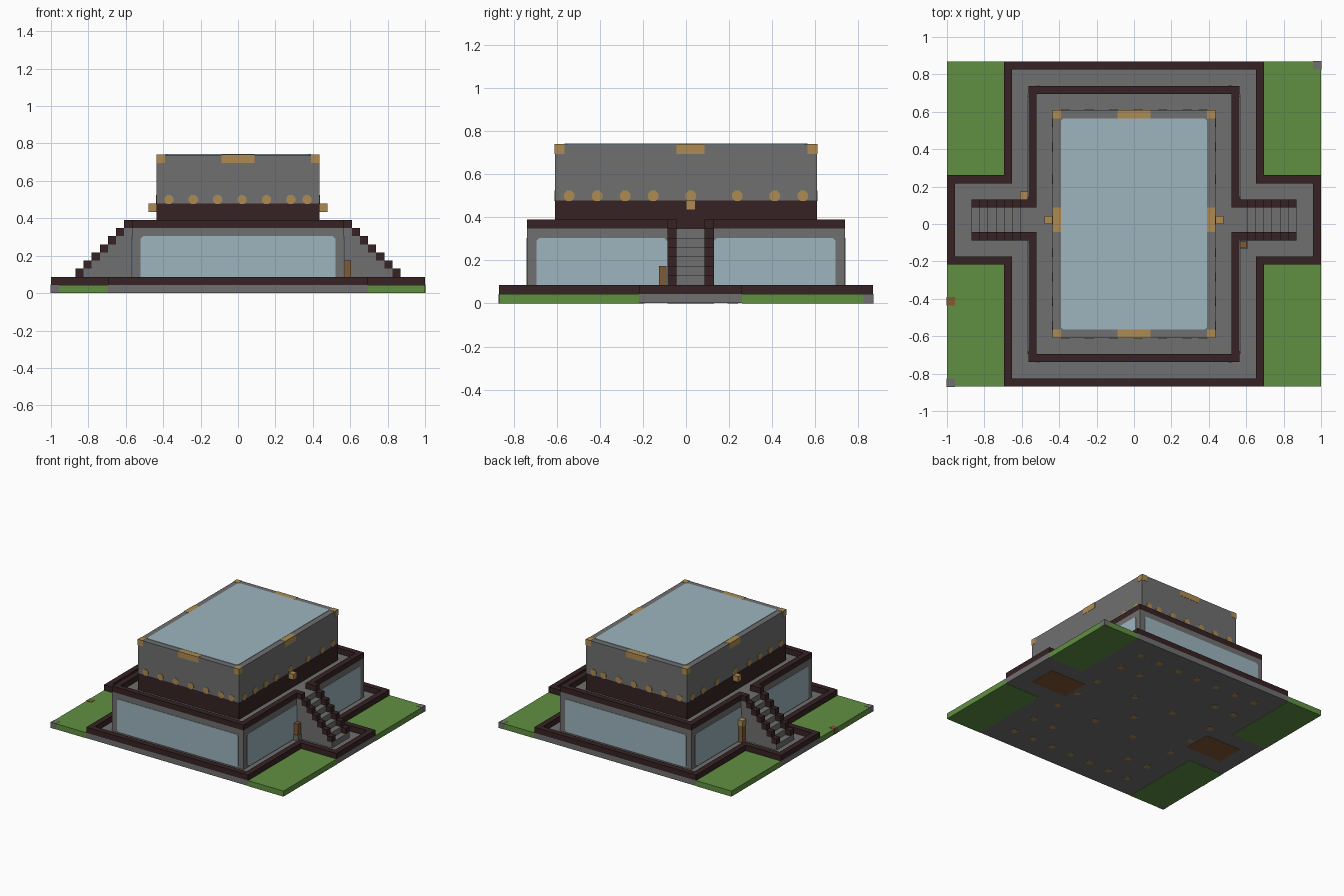
import bpy, bmesh, math

if "Cube" in bpy.data.objects:
    bpy.data.objects.remove(bpy.data.objects["Cube"])

U = 1 / 23      # one block
T = 0.08        # thickness of painted plates, in blocks


def material(name, r, g, b):
    m = bpy.data.materials.new(name)
    m.use_nodes = True
    m.diffuse_color = (r, g, b, 1)
    m.node_tree.nodes["Principled BSDF"].inputs["Base Color"].default_value = (r, g, b, 1)
    return m


STONE = material("grey stone", 0.16, 0.16, 0.16)
DARK = material("dark trim", 0.037, 0.016, 0.017)
GRASS = material("grass green", 0.12, 0.28, 0.054)
GLASS = material("pale blue glass", 0.34, 0.46, 0.52)
GOLD = material("lamp gold", 0.42, 0.26, 0.085)
WOOD = material("brown wood", 0.22, 0.10, 0.035)


def prism(outline, axis, low, high):
    """Outline extruded along an axis."""
    return outline, axis, low, high


def rect(a0, a1, b0, b1, cut=0):
    if not cut:
        return [(a0, b0), (a1, b0), (a1, b1), (a0, b1)]
    return [(a0 + cut, b0), (a1 - cut, b0), (a1, b0 + cut), (a1, b1 - cut),
            (a1 - cut, b1), (a0 + cut, b1), (a0, b1 - cut), (a0, b0 + cut)]


def dot(a, b, r=0.56):
    return rect(a - r, a + r, b - r, b + r, r * 0.58)


def box(x0, x1, y0, y1, z0, z1):
    return prism(rect(x0, x1, y0, y1), "z", z0, z1)


def both(shapes):
    """Shapes plus their copies mirrored across x."""
    out = list(shapes)
    for outline, axis, low, high in shapes:
        if axis == "x":
            out.append((outline, axis, -high, -low))
        else:
            out.append(([(-a, b) for a, b in outline], axis, low, high))
    return out


def build(name, mat, shapes):
    place = {"x": lambda a, b, c: (c, a, b),
             "y": lambda a, b, c: (a, c, b),
             "z": lambda a, b, c: (a, b, c)}
    bm = bmesh.new()
    for outline, axis, low, high in shapes:
        rings = []
        for c in (low, high):
            rings.append([bm.verts.new([U * v for v in place[axis](a, b, c)])
                          for a, b in outline])
            bm.faces.new(rings[-1])
        n = len(outline)
        for i in range(n):
            j = (i + 1) % n
            bm.faces.new((rings[0][i], rings[0][j], rings[1][j], rings[1][i]))
    bmesh.ops.recalc_face_normals(bm, faces=bm.faces)
    mesh = bpy.data.meshes.new(name)
    bm.to_mesh(mesh)
    bm.free()
    mesh.materials.append(mat)
    ob = bpy.data.objects.new(name, mesh)
    bpy.context.collection.objects.link(ob)
    return ob


# Cross-shaped stone floor and grass corners
build("stone_floor", STONE, [box(-16, 16, -20, 20, T / 2, 1)]
      + both([box(16, 23, -5, 6, T / 2, 1)]))
build("grass_corners", GRASS, both([box(16, 23, -20, -5, 0, 1), box(16, 23, 6, 20, 0, 1)]))
build("corner_stones", STONE, [box(-23 - T / 2, -22, -20 - T / 2, -19, 0, 1 + T / 2),
                               box(22, 23 + T / 2, 19, 20 + T / 2, 0, 1 + T / 2)])
build("wood_block", WOOD, [box(-23 - T / 2, -22, -10, -9, 0, 1 + T / 2)])

# Low dark border following the floor
build("floor_border", DARK, [box(-16, 16, -20, -19, 1, 2), box(-16, 16, 19, 20, 1, 2)] + both([
    box(15, 16, -19, -4, 1, 2), box(15, 16, 5, 19, 1, 2),
    box(16, 23, -5, -4, 1, 2), box(16, 23, 5, 6, 1, 2), box(22, 23, -4, 5, 1, 2)]))

# Lower storey with terrace rim, open where the stairs arrive
build("lower_storey", STONE, [box(-13, 13, -17, 17, 1, 8)])
build("terrace_rim", DARK, [box(-13, 13, -17, -16, 8, 9), box(-13, 13, 16, 17, 8, 9)] + both([
    box(12, 13, -16, -1, 8, 9), box(12, 13, 2, 16, 8, 9)]))

# Lower windows
front = rect(-12, 12, 1.2, 7, 0.3)
build("lower_windows", GLASS,
      [prism(front, "y", -17 - T, -17), prism(front, "y", 17, 17 + T)]
      + both([prism(rect(-16, -2, 1.2, 7, 0.3), "x", 13, 13 + T),
              prism(rect(3, 16, 1.2, 7, 0.3), "x", 13, 13 + T)]))

# Stairs with stepped rails on both sides
steps, rails = [], []
for i in range(7):
    steps.append(box(13 + i, 14 + i, -2, 3, 1, 8 - i))
    for y in (-2, 2):
        rails.append(box(13 + i, 14 + i, y, y + 1, 8 - i, 9 - i))
build("stairs", STONE, both(steps))
build("stair_rails", DARK, both(rails))

# Upper storey
build("upper_base", DARK, [box(-10, 10, -14, 14, 8, 11)])
build("upper_storey", STONE, [box(-10, 10, -14, 14, 11, 17)])
build("roof_glass", GLASS, [prism(rect(-9, 9, -13, 13, 0.3), "z", 17, 17 + T)])

# Gold blocks along the roof edge
e = T / 2
trim = both([box(9, 10 + e, -14 - e, -13, 16, 17 + e), box(9, 10 + e, 13, 14 + e, 16, 17 + e),
             box(9, 10 + e, -1, 2, 16, 17 + e)])
trim += [box(-2, 2, -14 - e, -13, 16, 17 + e), box(-2, 2, 13, 14 + e, 16, 17 + e)]
build("roof_edge_lamps", GOLD, trim)

# Row of round lamps around the upper walls
lamps = []
for x in (-8.5, -5.5, -2.5, 0.5, 3.5, 6.5, 8.5):
    lamps += [prism(dot(x, 11.5), "y", -14 - T, -14), prism(dot(x, 11.5), "y", 14, 14 + T)]
for y in (-12.5, -9.5, -6.5, -3.5, 0.5, 5.5, 9.5, 12.5):
    lamps += both([prism(dot(y, 11.5), "x", 10, 10 + T)])
build("wall_lamps", GOLD, lamps)

# Lanterns above the stairs
build("stair_lanterns", GOLD, both([box(10, 11, 0, 1, 10, 11)]))

# Posts beside the stairs
build("post_base", STONE, [box(13, 14, -3, -2, 1, 2)])
build("posts", WOOD, [box(13.1, 13.9, -2.9, -2.1, 2, 4), box(-13.9, -13.1, 3.1, 3.9, 1, 4)])
build("post_lantern", GOLD, [box(-14, -13, 3, 4, 4, 5)])

# Underside: wooden panels below the stairs, lamps in a ring and a diagonal cross
build("underside_panels", WOOD, both([box(13, 20, -2, 3, 0, T)]))
spots = set()
for k in range(-3, 4):
    spots |= {(k * 4, -16), (k * 4, 16), (k * 4, round(k * 16 / 3)), (k * 4, round(-k * 16 / 3))}
    spots |= {(-12, round(k * 16 / 3)), (12, round(k * 16 / 3))}
build("underside_lamps", GOLD, [prism(dot(x, y), "z", 0, T) for x, y in sorted(spots)])
